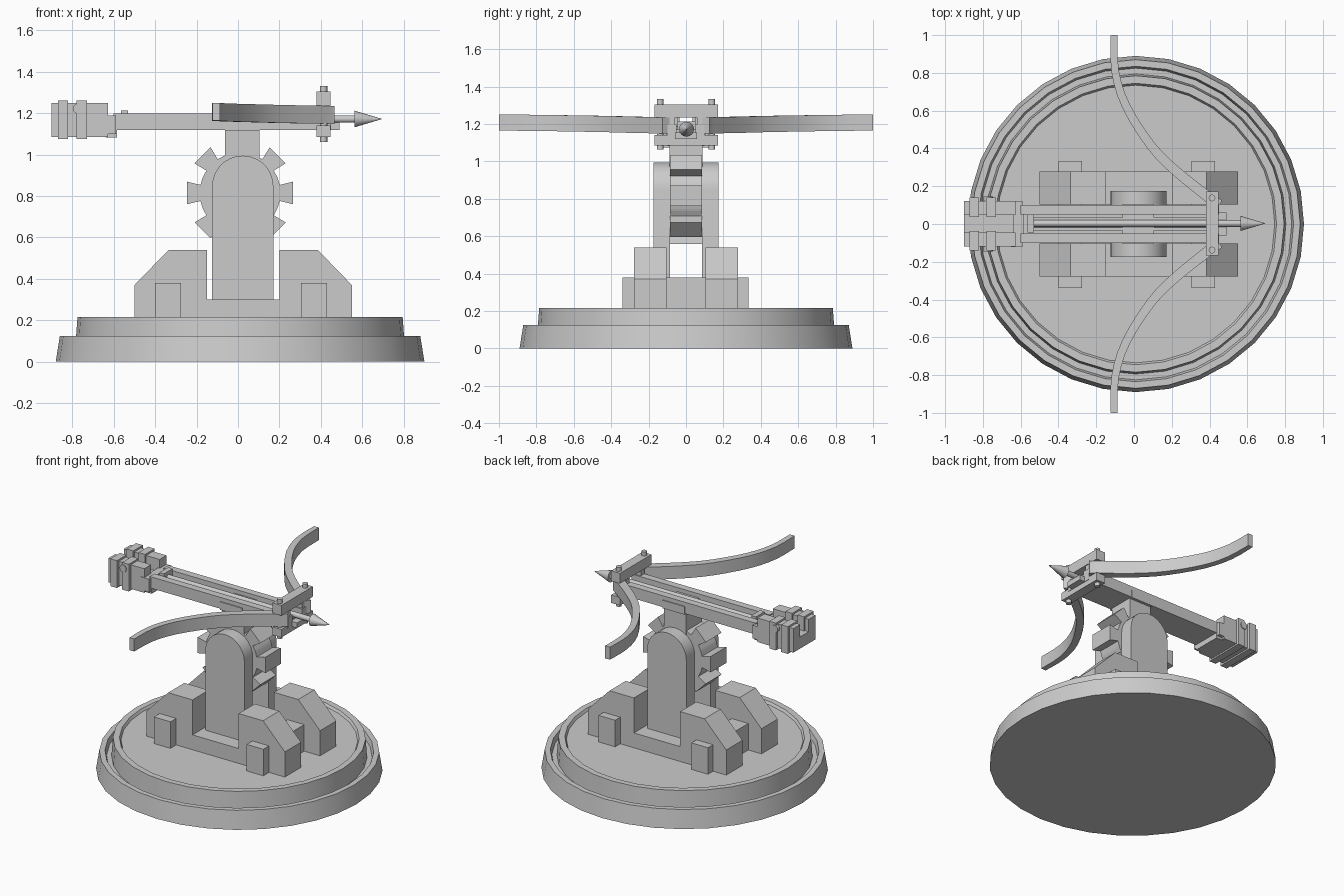
import bpy, bmesh
from math import sin, cos, pi, radians
from mathutils import Vector, Matrix

if "Cube" in bpy.data.objects:
    bpy.data.objects.remove(bpy.data.objects["Cube"])


def finish(name, bm, smooth=False):
    bmesh.ops.recalc_face_normals(bm, faces=bm.faces)
    me = bpy.data.meshes.new(name)
    bm.to_mesh(me)
    bm.free()
    ob = bpy.data.objects.new(name, me)
    bpy.context.collection.objects.link(ob)
    if smooth:
        bpy.ops.object.select_all(action='DESELECT')
        ob.select_set(True)
        bpy.context.view_layer.objects.active = ob
        bpy.ops.object.shade_smooth_by_angle(angle=radians(35))
    return ob


def box(name, x0, x1, y0, y1, z0, z1):
    bm = bmesh.new()
    bmesh.ops.create_cube(bm, size=1)
    for v in bm.verts:
        v.co = ((x0 + x1) / 2 + v.co.x * (x1 - x0),
                (y0 + y1) / 2 + v.co.y * (y1 - y0),
                (z0 + z1) / 2 + v.co.z * (z1 - z0))
    return finish(name, bm)


def extrude(name, pts, offset, smooth=False):
    """Extrude a closed 3D outline along an offset."""
    bm = bmesh.new()
    f = bm.faces.new([bm.verts.new(p) for p in pts])
    r = bmesh.ops.extrude_face_region(bm, geom=[f], use_keep_orig=True)
    vs = [g for g in r['geom'] if isinstance(g, bmesh.types.BMVert)]
    bmesh.ops.translate(bm, verts=vs, vec=offset)
    return finish(name, bm, smooth)


def side_profile(name, pts, y0, y1, smooth=False):
    return extrude(name, [(x, y0, z) for x, z in pts], (0, y1 - y0, 0), smooth)


def cyl(name, loc, r1, r2, length, axis='Z', seg=12):
    rot = {'Z': Matrix(), 'X': Matrix.Rotation(pi / 2, 4, 'Y'),
           'Y': Matrix.Rotation(pi / 2, 4, 'X')}[axis]
    bm = bmesh.new()
    bmesh.ops.create_cone(bm, cap_ends=True, segments=seg, radius1=r1, radius2=r2,
                          depth=length, matrix=Matrix.Translation(loc) @ rot)
    return finish(name, bm, True)


def lathe(name, prof, cx, seg):
    bm = bmesh.new()
    vs = [bm.verts.new((cx + r, 0, z)) for r, z in prof]
    es = [bm.edges.new(p) for p in zip(vs, vs[1:])]
    bmesh.ops.spin(bm, geom=vs + es, cent=(cx, 0, 0), axis=(0, 0, 1),
                   angle=2 * pi, steps=seg, use_duplicate=False)
    bmesh.ops.remove_doubles(bm, verts=bm.verts, dist=1e-4)
    return finish(name, bm, True)


# Round base with groove, and turntable with raised rim
lathe("base_ring", [(0, 0), (0.89, 0), (0.87, 0.125), (0.835, 0.125),
                    (0.825, 0.09), (0, 0.09)], 0.01, 32)
lathe("turntable", [(0, 0.08), (0.795, 0.08), (0.785, 0.215), (0.745, 0.215),
                    (0.735, 0.198), (0, 0.198)], 0.01, 32)

# Side cheeks, uprights, fixed in mirrored pairs
cheek = [(-0.5, 0.19), (-0.5, 0.37), (-0.335, 0.54), (-0.15, 0.54), (-0.15, 0.3),
         (0.2, 0.3), (0.2, 0.54), (0.385, 0.54), (0.55, 0.37), (0.55, 0.19)]
R, ux, uz = 0.148, 0.023, 0.847
upright = [(ux - R, 0.2), (ux + R, 0.2)] + [
    (ux + R * cos(pi * i / 14), uz + R * sin(pi * i / 14)) for i in range(15)]
for s, side in ((-1, "front"), (1, "back")):
    side_profile(side + "_cheek", cheek, s * 0.103, s * 0.278)
    side_profile(side + "_upright", upright, s * 0.085, s * 0.175, True)

# Cross beams through the cheeks
for x, n in ((-0.337, "left"), (0.367, "right")):
    box(n + "_cross_beam", x - 0.063, x + 0.063, -0.34, 0.333, 0.19, 0.38)

# Elevation gear with eight flared teeth
gx, gz = 0.01, 0.815
gear = []
for i in range(8):
    a = i * pi / 4
    for r, d in ((0.195, -0.36), (0.195, -0.20), (0.262, -0.21),
                 (0.262, 0.21), (0.195, 0.20), (0.195, 0.36)):
        gear.append((gx + r * cos(a + d), gz + r * sin(a + d)))
side_profile("gear", gear, -0.085, 0.085)
box("neck_post", -0.062, 0.105, -0.087, 0.087, 0.95, 1.125)
box("neck_saddle", -0.062, 0.105, -0.106, 0.106, 1.115, 1.17)

# Channelled stock
u = [(-0.1, 1.12), (0.1, 1.12), (0.1, 1.198), (0.05, 1.198), (0.05, 1.15),
     (-0.05, 1.15), (-0.05, 1.198), (-0.1, 1.198)]
extrude("stock", [(-0.6, y, z) for y, z in u], (1.05, 0, 0))
box("stock_tip", 0.44, 0.49, -0.06, 0.06, 1.12, 1.155)
for s in (-1, 1):
    box("bolt_guide", -0.55, 0.44, s * 0.018, s * 0.034, 1.14, 1.168)

# Head clamp: two beams, posts and pins
box("clamp_top", 0.38, 0.447, -0.168, 0.172, 1.235, 1.305)
box("clamp_bottom", 0.38, 0.447, -0.168, 0.172, 1.085, 1.14)
for s in (-1, 1):
    box("clamp_post", 0.385, 0.442, s * 0.06, s * 0.1, 1.13, 1.24)
    cyl("clamp_pin", (0.413, s * 0.138, 1.197), 0.018, 0.018, 0.27)

# Bow limbs: tapered cross-section swept along a smooth path
keys = [(0.45, 0.10), (0.41, 0.13), (0.228, 0.275), (0.09, 0.415),
        (-0.042, 0.624), (-0.1, 0.81), (-0.105, 1.0)]
K = [Vector(k) for k in keys]
path = []
for i in range(len(K) - 1):
    p0, p1, p2, p3 = K[max(i - 1, 0)], K[i], K[i + 1], K[min(i + 2, len(K) - 1)]
    for t in (0, 1 / 3, 2 / 3):
        path.append(0.5 * (2 * p1 + (p2 - p0) * t + (2 * p0 - 5 * p1 + 4 * p2 - p3) * t * t
                           + (3 * p1 - p0 - 3 * p2 + p3) * t ** 3))
path.append(K[-1])
for s, side in ((-1, "front"), (1, "back")):
    bm = bmesh.new()
    rings = []
    for i, p in enumerate(path):
        f = i / (len(path) - 1)
        d = (path[min(i + 1, len(path) - 1)] - path[max(i - 1, 0)]).normalized()
        n = Vector((-d.y, d.x)) * (0.03 - 0.012 * f)
        e = f * f * (3 - 2 * f)
        z0, z1 = 1.148 + 0.016 * e, 1.235 + 0.015 * e
        rings.append([bm.verts.new((q.x, s * q.y, z)) for q, z in
                      ((p + n, z0), (p - n, z0), (p - n, z1), (p + n, z1))])
    for a, b in zip(rings, rings[1:]):
        for j in range(4):
            bm.faces.new((a[j], a[(j + 1) % 4], b[(j + 1) % 4], b[j]))
    bm.faces.new(rings[0])
    bm.faces.new(rings[-1])
    finish(side + "_bow_limb", bm, True)

# Bolt and its nock rest
cyl("bolt_shaft", (0.02, 0.003, 1.172), 0.018, 0.018, 1.12, 'X')
cyl("bolt_head", (0.628, 0.003, 1.172), 0.04, 0.001, 0.13, 'X', 16)
box("nock_rest", -0.565, -0.53, -0.045, 0.05, 1.14, 1.213)

# Trigger housing: U-shaped body with straps and knobs
h = [(-0.118, 1.085), (0.122, 1.085), (0.122, 1.25), (0.048, 1.25), (0.048, 1.165),
     (-0.044, 1.165), (-0.044, 1.25), (-0.118, 1.25)]
extrude("trigger_housing", [(-0.9, y, z) for y, z in h], (0.272, 0, 0))
box("housing_collar", -0.64, -0.585, -0.1, 0.1, 1.083, 1.19)
for s, side in ((-1, "front"), (1, "back")):
    box(side + "_jaw", -0.65, -0.59, s * 0.055, s * 0.122, 1.1, 1.19)
    cyl(side + "_knob", (-0.772, s * 0.12, 1.222), 0.025, 0.025, 0.05, 'Y')
    for x in (-0.845, -0.755):
        strap = [(s * y, z) for y, z in
                 ((0.0, 1.075), (0.14, 1.075), (0.14, 1.262), (0.036, 1.262),
                  (0.036, 1.15), (0.1, 1.15), (0.1, 1.1), (0.0, 1.1))]
        extrude(side + "_strap", [(x - 0.025, y, z) for y, z in strap], (0.05, 0, 0))
